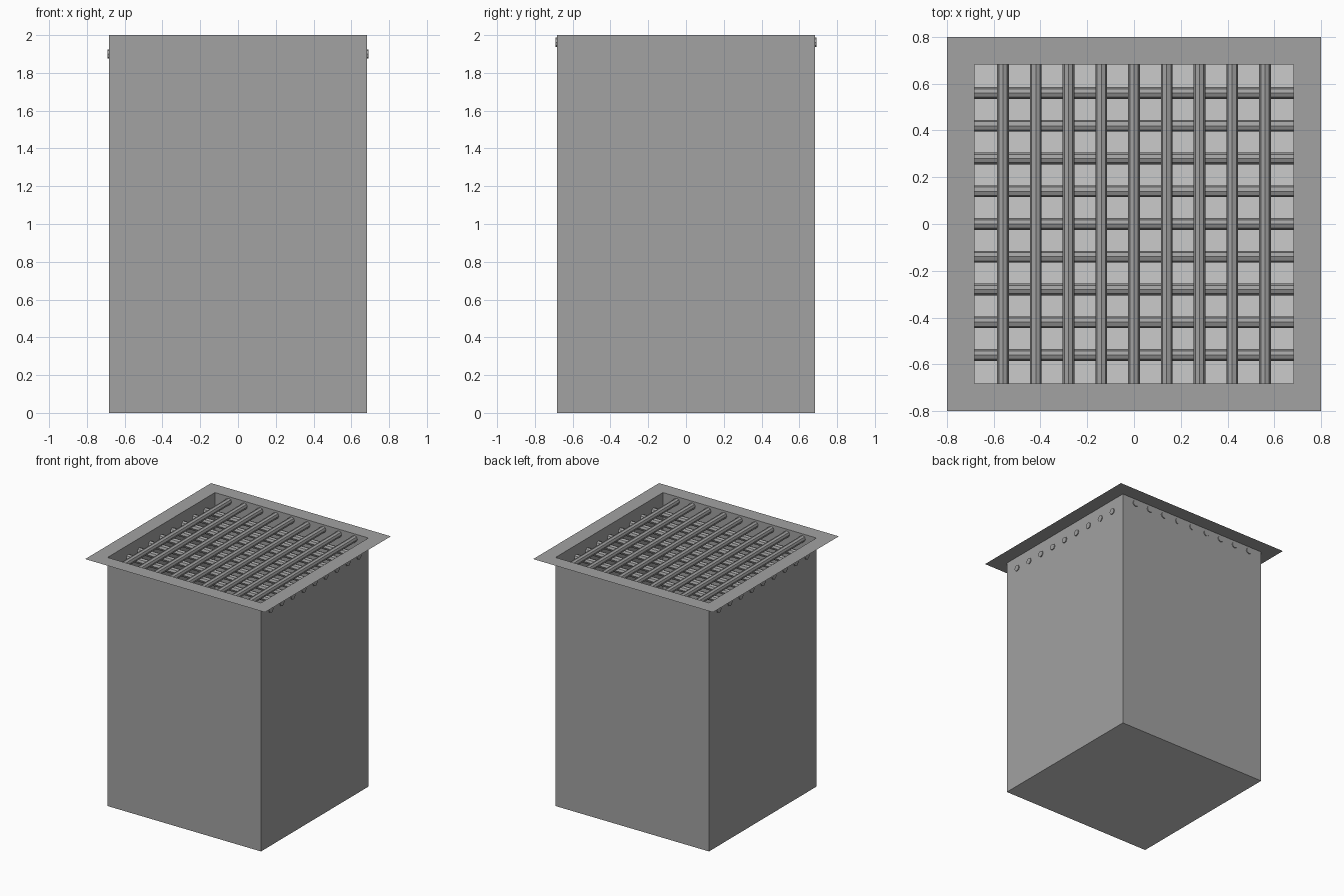
import bpy, bmesh
from math import pi
from mathutils import Matrix

if "Cube" in bpy.data.objects:
    bpy.data.objects.remove(bpy.data.objects["Cube"])

HALF, RIM, TOP = 0.683, 0.8, 2.0
ROD_R, ROD_LEN, STEP, COUNT = 0.025, 1.38, 0.14, 9

steel = bpy.data.materials.new("dark_steel")
steel.diffuse_color = (0.36, 0.36, 0.36, 1)
steel.use_nodes = True
steel.node_tree.nodes["Principled BSDF"].inputs["Base Color"].default_value = steel.diffuse_color


def finish(bm, name, mat=None):
    me = bpy.data.meshes.new(name)
    bm.to_mesh(me)
    bm.free()
    ob = bpy.data.objects.new(name, me)
    bpy.context.collection.objects.link(ob)
    if mat:
        me.materials.append(mat)
    return ob


def square(bm, half, z):
    return [bm.verts.new((x * half, y * half, z))
            for x, y in ((-1, -1), (1, -1), (1, 1), (-1, 1))]


def bridge(bm, a, b):
    for i in range(4):
        j = (i + 1) % 4
        bm.faces.new((a[i], a[j], b[j], b[i]))


# thin sheet walls with a flat flange around the open top
bm = bmesh.new()
base, lip, rim = square(bm, HALF, 0), square(bm, HALF, TOP), square(bm, RIM, TOP)
bridge(bm, base, lip)
bridge(bm, rim, lip)
finish(bm, "pit_walls_and_flange", steel)

# lighter floor sheet
bm = bmesh.new()
bm.faces.new(square(bm, HALF, 0))
finish(bm, "pit_floor")


# grate: two crossing layers of eight-sided rods poking through the walls
def rod_layer(name, axis, z):
    bm = bmesh.new()
    for i in range(COUNT):
        off = (i - (COUNT - 1) / 2) * STEP
        if axis == 'X':
            m = Matrix.Translation((0, off, z)) @ Matrix.Rotation(pi / 2, 4, 'Y')
        else:
            m = Matrix.Translation((off, 0, z)) @ Matrix.Rotation(pi / 2, 4, 'X')
        bmesh.ops.create_cone(bm, cap_ends=True, segments=8, radius1=ROD_R,
                              radius2=ROD_R, depth=ROD_LEN, matrix=m)
    finish(bm, name, steel)


rod_layer("lower_grate_rods", 'X', 1.90)
rod_layer("upper_grate_rods", 'Y', 1.962)
